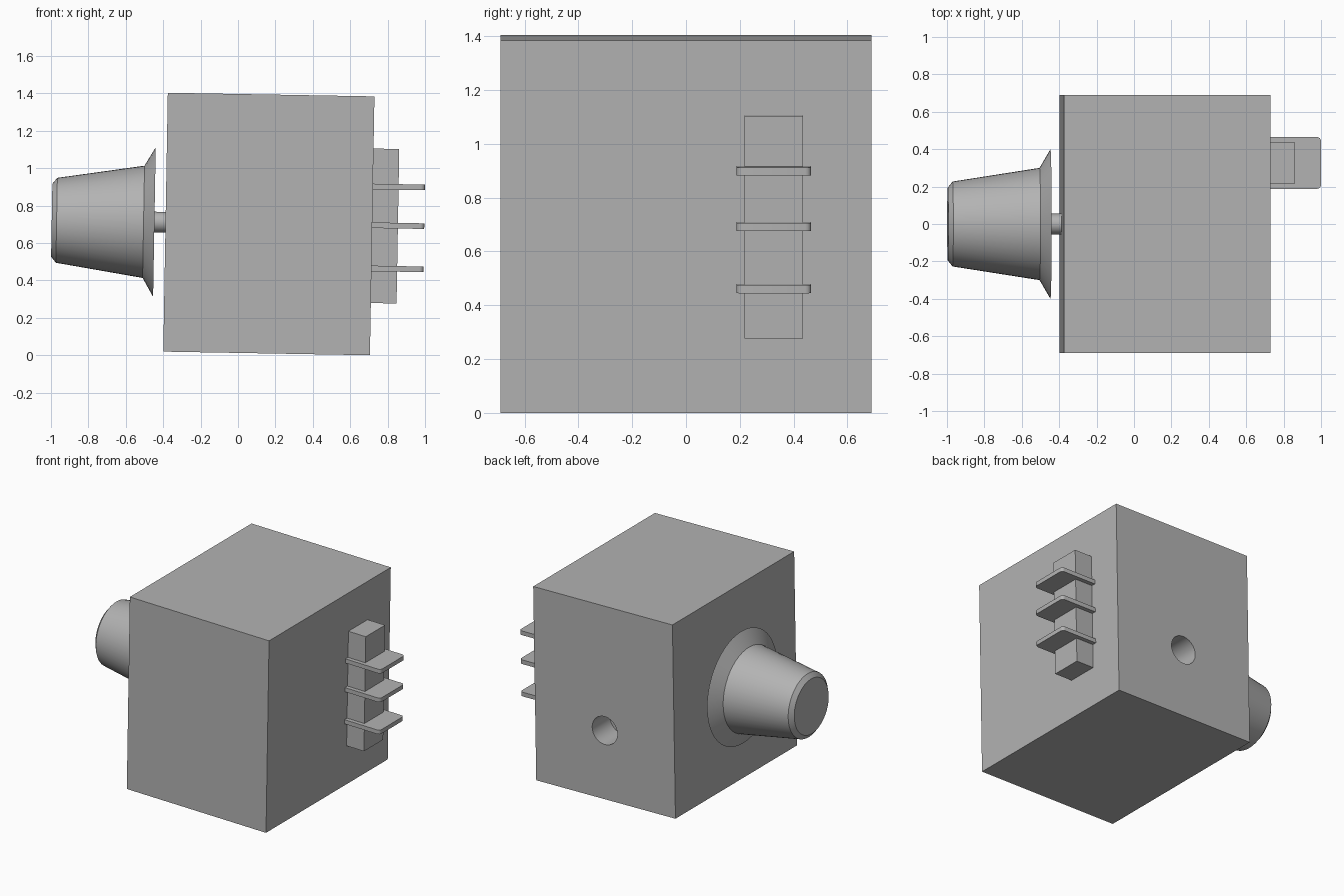
import bpy
import bmesh
from math import radians, cos, sin, pi
from mathutils import Matrix

if "Cube" in bpy.data.objects:
    bpy.data.objects.remove(bpy.data.objects["Cube"], do_unlink=True)

# One plain grey for every part
grey = bpy.data.materials.new("plain_grey")
grey.use_nodes = True
GREY = (0.45, 0.45, 0.45, 1)
grey.diffuse_color = GREY
grey.node_tree.nodes["Principled BSDF"].inputs["Base Color"].default_value = GREY

# The whole device leans by one degree about its centre
LEAN = Matrix.Translation((0.165, 0, 0.702)) @ Matrix.Rotation(radians(1), 4, "Y")


def finish(name, bm, smooth=False):
    bmesh.ops.recalc_face_normals(bm, faces=bm.faces)
    bm.transform(LEAN)
    mesh = bpy.data.meshes.new(name)
    bm.to_mesh(mesh)
    bm.free()
    mesh.materials.append(grey)
    obj = bpy.data.objects.new(name, mesh)
    bpy.context.collection.objects.link(obj)
    bpy.ops.object.select_all(action="DESELECT")
    obj.select_set(True)
    bpy.context.view_layer.objects.active = obj
    if smooth:
        bpy.ops.object.shade_smooth_by_angle(angle=radians(25))
    return obj


def box(low, high):
    bm = bmesh.new()
    bmesh.ops.create_cube(bm, size=1)
    for v in bm.verts:
        v.co = [l + (c + 0.5) * (h - l) for c, l, h in zip(v.co, low, high)]
    return bm


def turned(name, profile, sides):
    """Closed solid of revolution about x from (x, radius) points."""
    bm = bmesh.new()
    rings = [[bm.verts.new((x, r * cos(2 * pi * i / sides), r * sin(2 * pi * i / sides)))
              for i in range(sides)] for x, r in profile]
    for a, b in zip(rings, rings[1:]):
        for i in range(sides):
            j = (i + 1) % sides
            bm.faces.new((a[i], a[j], b[j], b[i]))
    bm.faces.new(rings[0])
    bm.faces.new(rings[-1])
    return finish(name, bm, smooth=True)


# Housing with a blind round hole in the back
housing = finish("housing", box((-0.5525, -0.69, -0.692), (0.5525, 0.69, 0.692)))
bm = bmesh.new()
bmesh.ops.create_cone(bm, cap_ends=True, segments=48, radius1=0.1, radius2=0.1, depth=0.4,
                      matrix=Matrix.Translation((0, 0.69, -0.2)) @ Matrix.Rotation(pi / 2, 4, "X"))
cutter = finish("hole_cutter", bm)
cutter.hide_render = True
cut = housing.modifiers.new("back_hole", "BOOLEAN")
cut.operation = "DIFFERENCE"
cut.solver = "EXACT"
cut.object = cutter
bpy.context.view_layer.objects.active = housing
bpy.ops.object.modifier_apply(modifier=cut.name)
bpy.data.objects.remove(cutter, do_unlink=True)
bpy.ops.object.select_all(action="DESELECT")
housing.select_set(True)
bpy.ops.object.shade_smooth_by_angle(angle=radians(25))

# Shaft and flared knob
turned("knob_shaft", [(-0.63, 0.055), (-0.54, 0.055)], 32)
turned("knob", [(-1.161, 0.195), (-1.135, 0.227), (-0.67, 0.3), (-0.612, 0.4)], 48)

# Terminal strip and its three rounded contact plates
finish("terminal_strip", box((0.55, 0.217, -0.413), (0.69, 0.435, 0.413)))
for name, z in (("upper", 0.21), ("middle", 0.003), ("lower", -0.228)):
    bm = box((0.55, 0.188, z - 0.015), (0.831, 0.465, z + 0.015))
    ends = [e for e in bm.edges if all(v.co.x > 0.8 for v in e.verts)
            and abs(e.verts[0].co.z - e.verts[1].co.z) > 0.01]
    bmesh.ops.bevel(bm, geom=ends, offset=0.022, segments=4, affect="EDGES", profile=0.5)
    finish(name + "_contact", bm, smooth=True)
